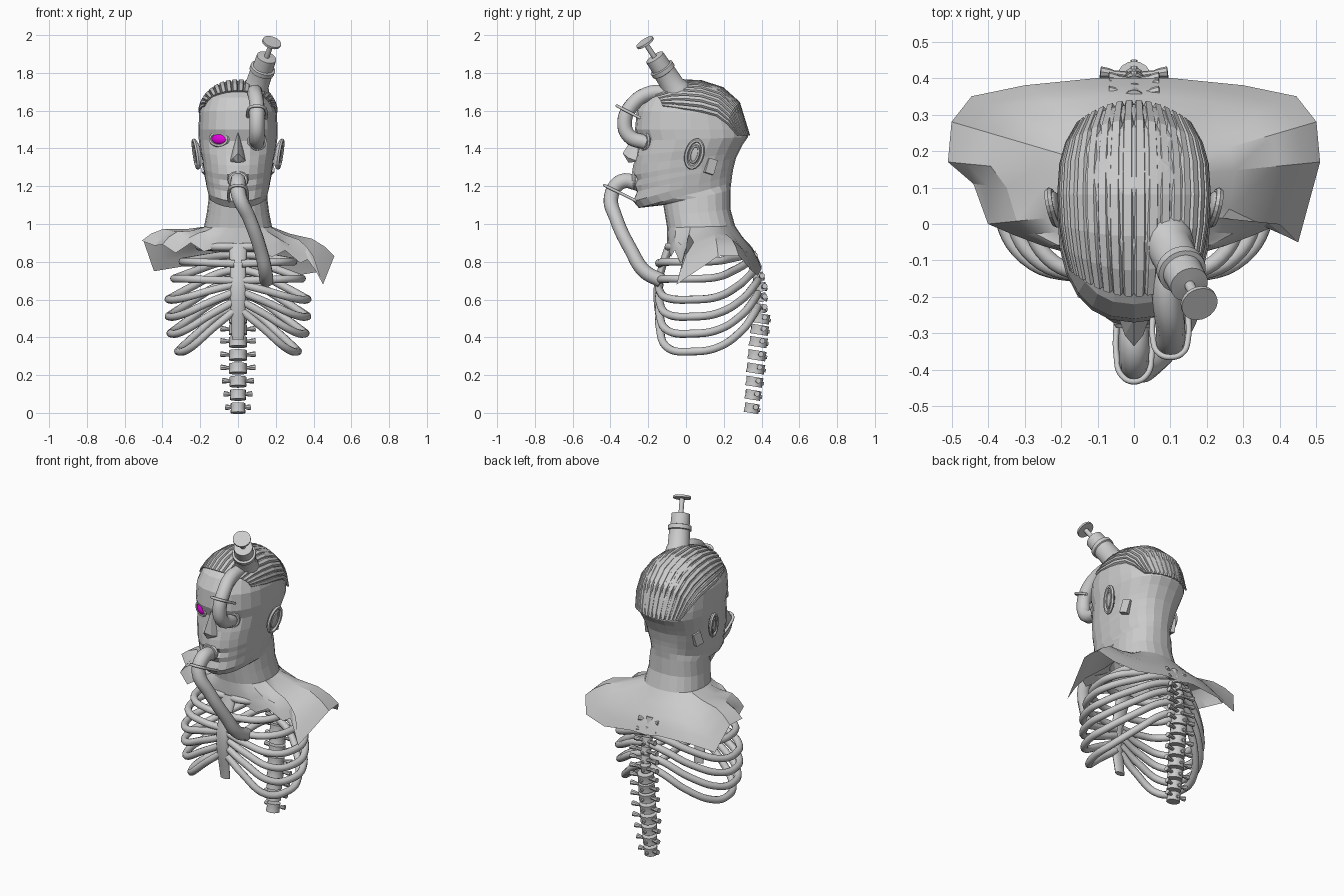
import bpy, bmesh
from math import sin, cos, pi, copysign
from mathutils import Vector, Matrix

if "Cube" in bpy.data.objects:
    bpy.data.objects.remove(bpy.data.objects["Cube"])

N = 24  # sides of the head loft


def mesh_obj(name, bm, smooth=None):
    bmesh.ops.recalc_face_normals(bm, faces=bm.faces)
    me = bpy.data.meshes.new(name)
    bm.to_mesh(me)
    bm.free()
    ob = bpy.data.objects.new(name, me)
    bpy.context.collection.objects.link(ob)
    if smooth:
        bpy.ops.object.select_all(action='DESELECT')
        ob.select_set(True)
        bpy.context.view_layer.objects.active = ob
        bpy.ops.object.shade_smooth_by_angle(angle=smooth)
    return ob


def tube(name, pts, r, radii=None, scale=(1, 1, 1)):
    """Smooth pipe through points, converted to mesh."""
    cu = bpy.data.curves.new(name, 'CURVE')
    cu.dimensions = '3D'
    cu.bevel_depth, cu.bevel_resolution, cu.resolution_u = r, 3, 6
    cu.use_fill_caps = True
    sp = cu.splines.new('BEZIER')
    sp.bezier_points.add(len(pts) - 1)
    for i, (bp, p) in enumerate(zip(sp.bezier_points, pts)):
        bp.co = p
        bp.handle_left_type = bp.handle_right_type = 'AUTO'
        bp.radius = radii[i] if radii else 1
    ob = bpy.data.objects.new(name, cu)
    bpy.context.collection.objects.link(ob)
    bpy.ops.object.select_all(action='DESELECT')
    ob.select_set(True)
    bpy.context.view_layer.objects.active = ob
    bpy.ops.object.convert(target='MESH')
    bpy.context.object.scale = scale


def lathe(name, a, b, prof, seg=24):
    """Turned part on the axis a-b; profile is (fraction of length, radius)."""
    a, d = Vector(a), Vector(b) - Vector(a)
    q = d.to_track_quat('Z', 'Y')
    bm = bmesh.new()
    rings = [[bm.verts.new(a + d * t + q @ Vector((r * cos(2 * pi * i / seg), r * sin(2 * pi * i / seg), 0)))
              for i in range(seg)] for t, r in prof]
    bridge(bm, rings)
    bm.faces.new(rings[0])
    bm.faces.new(rings[-1])
    return mesh_obj(name, bm, 0.6)


def bridge(bm, rings):
    for r0, r1 in zip(rings, rings[1:]):
        n = len(r0)
        for i in range(n):
            bm.faces.new((r0[i], r0[(i + 1) % n], r1[(i + 1) % n], r1[i]))


def ring_pts(zf, zb, yf, yb, w, front_p=0.85):
    pts = []
    for k in range(N):
        a = 2 * pi * k / N
        s, c = sin(a), cos(a)
        p = front_p if c > 0 else 0.85
        pts.append(Vector((w * copysign(abs(s) ** p, s),
                           (yf + yb) / 2 - (yb - yf) / 2 * copysign(abs(c) ** p, c),
                           zf + (zb - zf) * (1 - c) / 2)))
    return pts


# head and neck: loft of tilted rings (front z, back z, front y, back y, half width, front squareness)
levels = [(.98, .99, -.10, .26, .18), (1.04, 1.08, -.11, .235, .165), (1.10, 1.18, -.12, .235, .155),
          (1.085, 1.22, -.25, .24, .155, 1), (1.12, 1.26, -.28, .245, .165, .95),
          (1.17, 1.29, -.265, .25, .172, .9), (1.20, 1.31, -.268, .255, .177, .88),
          (1.23, 1.33, -.265, .26, .18), (1.26, 1.35, -.27, .265, .185),
          (1.31, 1.38, -.27, .28, .19), (1.36, 1.42, -.262, .30, .20), (1.44, 1.46, -.25, .328, .208),
          (1.50, 1.50, -.27, .328, .21), (1.60, 1.58, -.26, .305, .205), (1.67, 1.66, -.22, .265, .18),
          (1.72, 1.72, -.15, .20, .13), (1.755, 1.755, -.06, .10, .06)]
loft = [ring_pts(*l) for l in levels]
# lips and eye sockets: push front vertices in or out (ring, step, y shift)
for ring, k, dy in ((5, 0, .006), (6, 0, -.015), (6, 1, -.006), (7, 0, .015), (7, 1, .004),
                    (8, 0, -.017), (8, 1, -.007), (9, 0, -.01), (11, 2, .012)):
    for kk in {k, -k % N}:
        loft[ring][kk].y += dy
bm = bmesh.new()
rings = [[bm.verts.new(p) for p in r] for r in loft]
bridge(bm, rings)
bm.faces.new(rings[-1])
mesh_obj("head", bm)

# torn shoulder skin: open sheet from neck to a ragged outline (half outline, front to back)
edge = [(0, -.10, .89), (.1, -.09, .87), (.18, -.08, .84), (.25, -.06, .88), (.33, -.03, .82), (.40, 0, .86),
        (.44, .11, .85), (.51, .17, .87), (.5, .28, .87), (.445, .35, .75), (.3, .38, .75), (.1, .40, .77),
        (0, .40, .76)]
outer = []
for k in range(N):
    x, y, z = edge[k if k <= 12 else N - k]
    x = x if k <= 12 else -x
    outer.append(Vector((x, y, z - .08 * x * (0 if k in (9, 15) else 1))))
outer[6] = Vector((.45, -.05, .68))
bm = bmesh.new()
neck = loft[0]
sheet = [[bm.verts.new(n.lerp(o, t) + Vector((0, 0, h * (1 - abs(c) * (.6 if c > 0 else .4)))))
          for n, o, c in zip(neck, outer, [cos(2 * pi * k / N) for k in range(N)])]
         for t, h in ((0, 0), (.3, .01), (.65, .042), (.85, .03), (1, 0))]
bridge(bm, sheet)
mesh_obj("shoulder_skin", bm, .5)

# ribbed scalp plates: strips from front to back between centre line and side edge
top = [(-.19, 1.70), (-.12, 1.735), (-.03, 1.755), (.08, 1.75), (.19, 1.715), (.275, 1.64), (.328, 1.47)]
side = [(.17, -.12, 1.62), (.185, -.06, 1.61), (.195, 0, 1.60), (.20, .08, 1.59), (.195, .16, 1.57),
        (.18, .215, 1.53), (.15, .27, 1.47)]
centre = Vector((0, .05, 1.5))


def scalp(i, u, lift):
    a = u * pi / 2
    (ty, tz), (sx, sy, sz) = top[i], side[i]
    p = Vector((sx * sin(a), ty + (sy - ty) * sin(a) ** 2, sz + (tz - sz) * cos(a)))
    return p + (p - centre).normalized() * lift


bm = bmesh.new()
strips = 18
for s in range(strips):
    for i in range(len(top) - 1):
        us = [-1 + 2 * (s + f) / strips for f in (.02, .2, .8, .98)]
        rows = [[bm.verts.new(scalp(j, u, h)) for u, h in zip(us, (0, .012, .012, 0))] for j in (i, i + 1)]
        for k in range(3):
            bm.faces.new((rows[0][k], rows[0][k + 1], rows[1][k + 1], rows[1][k]))
        bm.faces.new(rows[0])
        bm.faces.new(rows[1])
mesh_obj("scalp_plates", bm)

# nose wedge
bm = bmesh.new()
v = [bm.verts.new(p) for p in ((0, -.26, 1.49), (-.045, -.25, 1.33), (.045, -.25, 1.33), (0, -.335, 1.375),
                               (0, -.305, 1.325), (-.025, -.305, 1.35), (.025, -.305, 1.35))]
for f in ((0, 1, 5), (0, 5, 3), (0, 3, 6), (0, 6, 2), (1, 4, 5), (5, 4, 3), (3, 4, 6), (6, 4, 2), (1, 2, 4)):
    bm.faces.new([v[i] for i in f])
mesh_obj("nose", bm)


def ball(name, loc, scale):
    bm = bmesh.new()
    bmesh.ops.create_uvsphere(bm, u_segments=20, v_segments=12, radius=1)
    ob = mesh_obj(name, bm, 1)
    ob.location, ob.scale = loc, scale
    return ob


def hoop(name, loc, rx, rz, r, rot=(0, 0, 0)):
    """Oval ring in the xz plane."""
    bm = bmesh.new()
    rows = []
    for i in range(20):
        a = 2 * pi * i / 20
        rows.append([bm.verts.new(((rx + r * cos(b)) * cos(a), r * sin(b), (rz + r * cos(b)) * sin(a)))
                     for b in (k * pi / 3 for k in range(6))])
    bridge(bm, rows + rows[:1])
    ob = mesh_obj(name, bm)
    ob.location, ob.rotation_euler = loc, rot
    return ob


# eye, lids and lips
pink = bpy.data.materials.new("eye_magenta")
pink.diffuse_color = (.8, 0, .75, 1)
pink.use_nodes = True
pink.node_tree.nodes["Principled BSDF"].inputs["Base Color"].default_value = pink.diffuse_color
eye = ball("eye", (-.098, -.218, 1.45), (.046, .02, .029))
eye.rotation_euler.z = -.5
eye.data.materials.append(pink)
hoop("eyelids", (-.1, -.22, 1.45), .052, .034, .010, (0, 0, -.5))
hoop("eye_socket_rim", (.1, -.22, 1.44), .048, .045, .010, (0, 0, .5))
hoop("lips", (0, -.275, 1.232), .043, .038, .012)

# ears and the small plates behind them
for s, n in ((1, "left"), (-1, "right")):
    m = Matrix.Rotation(-s * .15, 4, 'Z') @ Matrix.Rotation(-.3, 4, 'X') @ Matrix.Rotation(s * .12, 4, 'Y')
    for part, ry, rz, r in (("ear_rim", .042, .075, .011), ("ear_fold", .022, .045, .008)):
        ob = hoop(part + "_" + n, (0, 0, 0), ry, rz, r)
        ob.matrix_world = Matrix.Translation((s * .222, .045, 1.37)) @ m @ Matrix.Rotation(pi / 2, 4, 'Z')
    ob = ball("ear_bowl_" + n, (0, 0, 0), (1, 1, 1))
    ob.matrix_world = Matrix.Translation((s * .212, .045, 1.37)) @ m @ Matrix.Diagonal((.015, .042, .075, 1))
    bm = bmesh.new()
    bmesh.ops.create_cube(bm, size=1)
    ob = mesh_obj("temple_plate_" + n, bm)
    ob.matrix_world = (Matrix.Translation((s * .168, .13, 1.305)) @ Matrix.Rotation(s * .35, 4, 'Z')
                       @ Matrix.Rotation(-.3, 4, 'X') @ Matrix.Diagonal((.03, .05, .08, 1)))

# injector on the skull
lathe("injector", (.085, -.04, 1.69), (.18, -.22, 1.965),
      [(0, .075), (.12, .07), (.16, .062), (.42, .06), (.43, .067), (.50, .067), (.51, .055), (.70, .053),
       (.71, .014), (.96, .014), (.965, .051), (1, .051)])

# hoses with clamps
tube("eye_hose", [(.09, -.09, 1.70), (.09, -.2, 1.69), (.1, -.285, 1.63), (.1, -.325, 1.54), (.1, -.30, 1.465),
                  (.1, -.21, 1.43)], .04)
tube("mouth_hose", [(0, -.24, 1.21), (0, -.34, 1.225), (.005, -.395, 1.15), (.06, -.37, 1.03), (.12, -.29, .86),
                    (.145, -.22, .75), (.15, -.13, .70)], .04, [1, 1.05, 1, .9, .9, .95, .95])
for n, cx, yb, yf, zb, zf in (("mouth", 0, -.26, -.432, 1.12, 1.205), ("eye", .1, -.24, -.365, 1.56, 1.625)):
    half = [(.048, 0), (.048, .6), (.034, .9)]
    loop = half + [(0, 1)] + [(-x, t) for x, t in half[::-1]]
    tube(n + "_hose_clamp", [(cx + x, yb + (yf - yb) * t, zb + (zf - zb) * t) for x, t in loop], .008)

# sternum
tube("sternum", [(0, -.085, .89), (0, -.13, .76), (0, -.152, .64), (0, -.125, .39)], .025,
     [1, .85, .85, .65], (2, 1, 1))

# ribs: outer x, sternum z, outer z, spine z
ribs = [(.2, .88, .88, .87), (.29, .79, .80, .84), (.335, .70, .71, .81), (.365, .68, .60, .76),
        (.365, .64, .51, .70), (.355, .59, .42, .63), (.315, .54, .325, .56)]
for i, (X, zs, zo, zb) in enumerate(ribs):
    yf = -.09 if i == 0 else -.14
    in_ = max(0, zb - .72) * .4  # upper ribs stay under the skin
    for s, n in ((1, "left"), (-1, "right")):
        path = [(.02, yf, zs), (.4 * X, yf, zs + (zo - zs) * .4), (.82 * X, yf + .05, zs + (zo - zs) * .93),
                (X, .04, zo), (.95 * X, .16, zo + (zb - zo) * .08), (.65 * X, .29 - in_, zo + (zb - zo) * .45),
                (.3 * X, .36 - in_, zo + (zb - zo) * .85), (.02, .38 - in_, zb)]
        tube("rib_%d_%s" % (i + 1, n), [(s * x, y, z) for x, y, z in path], .021)

# spine: vertebrae with side and back processes
zs = [.025, .095, .165, .235, .305, .375, .44, .50, .555, .61, .665, .72, .775, .83]
for i, z in enumerate(zs):
    y = .345 + .05 * min(1, z / .5) - max(0, z - .68) * .35
    low = z < .53
    r = (.038 + .01 * min(1, z / .24)) if low else .03
    h = .025 if low else .022
    tilt = .004 if z < .6 else -.005
    name = "vertebra_%d" % (i + 1)
    lathe(name, (0, y - tilt, z - h), (0, y + tilt, z + h), [(0, r), (.2, r), (.5, r * .94), (.8, r), (1, r)], 16)
    reach = (.062 + .03 * min(1, z / .24)) if z < .7 else .07
    for s, n in ((1, "left"), (-1, "right")):
        lathe(name + "_process_" + n, (0, y + .01, z), (s * reach, y + .022, z + .006),
              [(0, .012), (.6, .009), (.75, .013), (1, .015)], 8)
    if z < .75:
        lathe(name + "_spur", (0, y, z), (0, y + r + .006, z - .012), [(0, .012), (1, .009)], 8)
